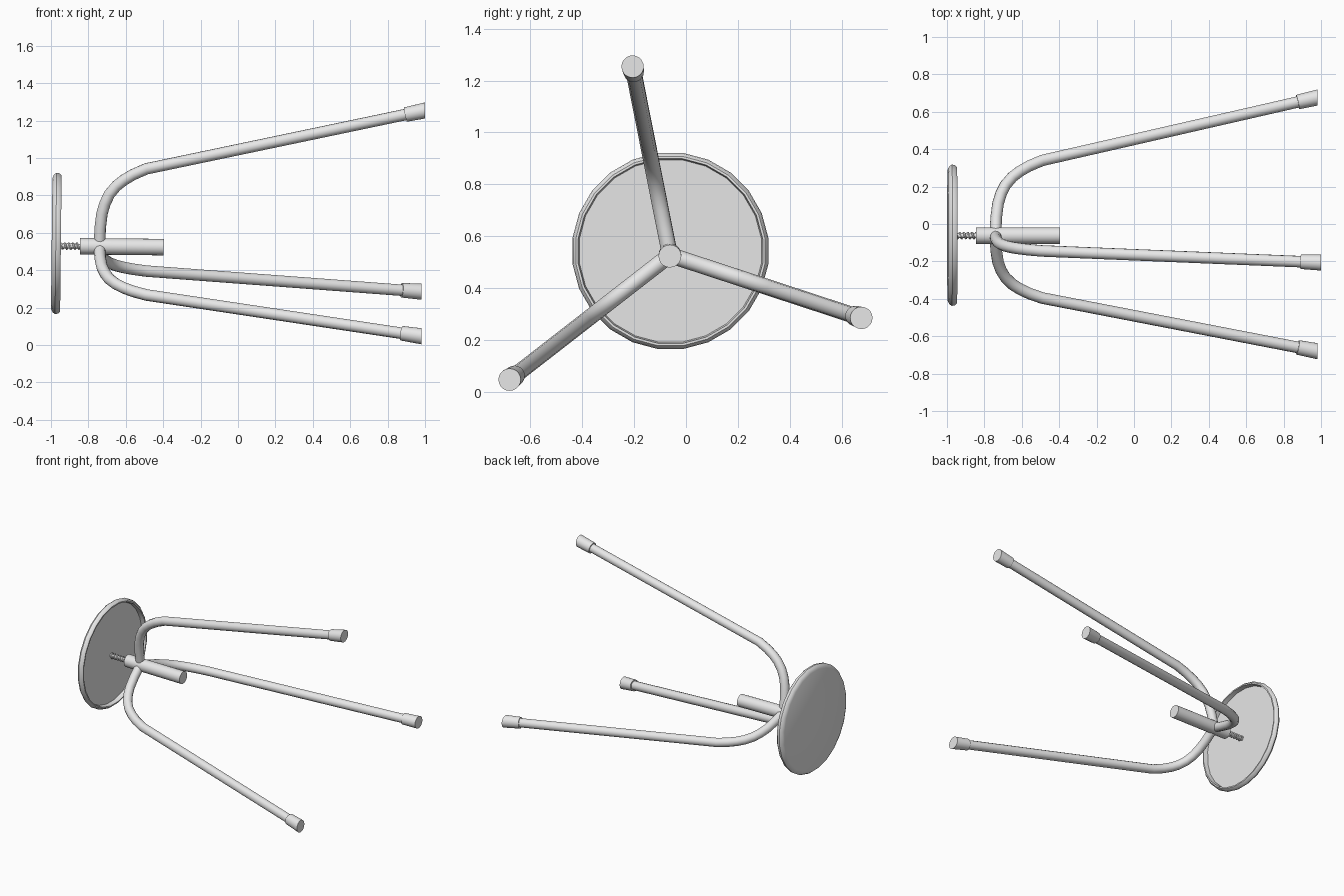
import bpy, bmesh, math
from mathutils import Vector

if "Cube" in bpy.data.objects:
    bpy.data.objects.remove(bpy.data.objects["Cube"], do_unlink=True)

GREY = (0.8, 0.8, 0.8, 1.0)
mat = bpy.data.materials.new("light grey")
mat.use_nodes = True
mat.diffuse_color = GREY
mat.node_tree.nodes["Principled BSDF"].inputs["Base Color"].default_value = GREY

AXIS = Vector((1, 0, -0.011))      # the stool lies on its side, along x
HUB = Vector((-0.74, -0.062, 0.527))


def finish(obj):
    """Assign the material and smooth the round surfaces."""
    obj.data.materials.clear()
    obj.data.materials.append(mat)
    bpy.ops.object.select_all(action="DESELECT")
    obj.select_set(True)
    bpy.context.view_layer.objects.active = obj
    bpy.ops.object.shade_smooth_by_angle(angle=math.radians(35))
    return obj


def turned(name, rings, sides, phase=0.0):
    """Loft circles given as (centre, normal, radius) and close both ends."""
    bm = bmesh.new()
    loops = []
    for centre, normal, radius in rings:
        n = normal.normalized()
        u = Vector((0, 1, 0)).cross(n).normalized()
        v = n.cross(u)
        loop = []
        for i in range(sides):
            a = 2 * math.pi * (i + phase) / sides
            loop.append(bm.verts.new(centre + radius * (u * math.cos(a) + v * math.sin(a))))
        loops.append(loop)
    for a, b in zip(loops, loops[1:]):
        for i in range(sides):
            j = (i + 1) % sides
            bm.faces.new((a[i], a[j], b[j], b[i]))
    bm.faces.new(loops[0][::-1])
    bm.faces.new(loops[-1])
    bmesh.ops.recalc_face_normals(bm, faces=bm.faces)
    mesh = bpy.data.meshes.new(name)
    bm.to_mesh(mesh)
    bm.free()
    obj = bpy.data.objects.new(name, mesh)
    bpy.context.collection.objects.link(obj)
    return finish(obj)


def tube(name, points, radius, resolution):
    """Sweep a round section along a path and turn it into a mesh."""
    curve = bpy.data.curves.new(name, "CURVE")
    curve.dimensions = "3D"
    curve.bevel_depth = radius
    curve.bevel_resolution = resolution
    curve.use_fill_caps = True
    spline = curve.splines.new("POLY")
    spline.points.add(len(points) - 1)
    for p, co in zip(spline.points, points):
        p.co = (*co, 1)
    obj = bpy.data.objects.new(name, curve)
    bpy.context.collection.objects.link(obj)
    bpy.ops.object.select_all(action="DESELECT")
    obj.select_set(True)
    bpy.context.view_layer.objects.active = obj
    bpy.ops.object.convert(target="MESH")
    return finish(bpy.context.view_layer.objects.active)


# Seat: shallow dish with a rounded rim, hollow side toward the legs
seat_centre = Vector((-0.97, -0.06, 0.543))
seat_profile = [(-0.026, 0.352), (-0.018, 0.371), (-0.004, 0.381), (0.012, 0.378),
                (0.023, 0.368), (0.023, 0.359), (-0.008, 0.354)]
turned("seat", [(seat_centre + AXIS * d, AXIS, r) for d, r in seat_profile], 24, 0.5)

# Centre column
turned("column", [(HUB + AXIS * d, AXIS, 0.044) for d in (-0.105, 0.343)], 20)

# Height screw: core and helical thread
turned("screw_core", [(HUB + AXIS * d, AXIS, 0.013) for d in (-0.24, -0.09)], 12)
thread = []
PITCH, STEPS, TURNS = 0.022, 14, 6
for i in range(STEPS * TURNS + 1):
    a = 2 * math.pi * i / STEPS
    thread.append(HUB + AXIS * (-0.236 + PITCH * i / STEPS)
                  + Vector((0, math.cos(a), math.sin(a))) * 0.0145)
tube("screw_thread", thread, 0.006, 1)

# Bent legs with rubber feet; the bend is given as (x, distance from axis)
BEND = [(-0.74, 0.0), (-0.737, 0.10), (-0.727, 0.18), (-0.711, 0.235), (-0.687, 0.285),
        (-0.65, 0.33), (-0.61, 0.362), (-0.56, 0.392), (-0.49, 0.423)]
TIPS = {"upper": Vector((1.0, -0.206, 1.254)),
        "back": Vector((0.98, 0.676, 0.285)),
        "front": Vector((0.98, -0.68, 0.047))}
for side, tip in TIPS.items():
    out = tip - HUB
    out.x = 0
    out.normalize()
    path = [Vector((x, HUB.y, HUB.z)) + out * r for x, r in BEND]
    along = (tip - path[-1]).normalized()
    tube(side + "_leg", path + [tip - along * 0.02], 0.031, 4)
    turned(side + "_foot", [(tip - along * 0.108, along, 0.039),
                            (tip, Vector((1, 0, 0)), 0.043)], 20)
